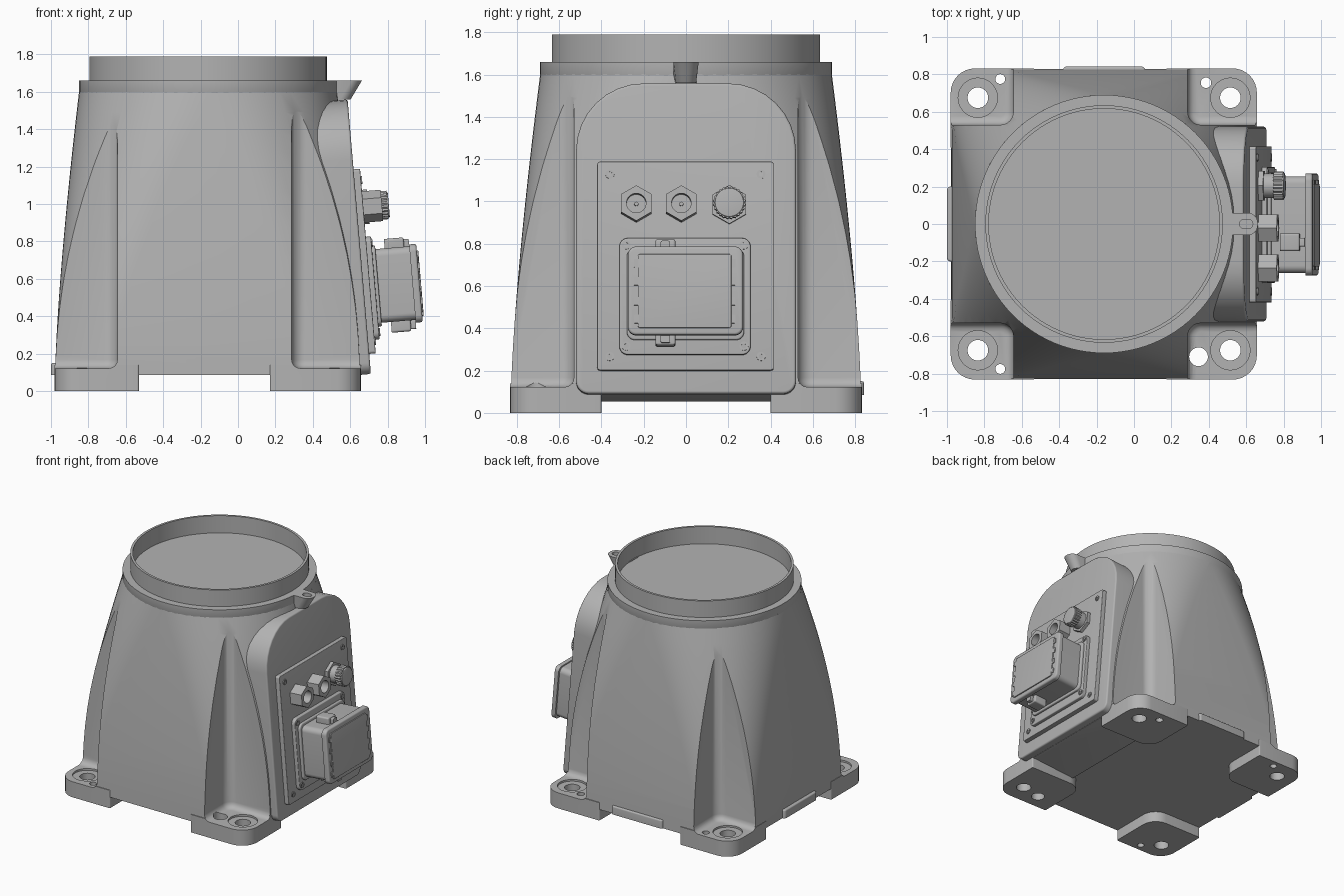
import bpy, bmesh
from math import sin, cos, pi, atan, radians
from mathutils import Matrix

cube = bpy.data.objects.get("Cube")
if cube:
    bpy.data.objects.remove(cube, do_unlink=True)

grey = bpy.data.materials.new("cast_grey")
grey.use_nodes = True
GREY = (0.45, 0.45, 0.45, 1)
grey.diffuse_color = GREY
grey.node_tree.nodes["Principled BSDF"].inputs["Base Color"].default_value = GREY

CX = -0.16                      # axis of the round collar
TILT = atan(0.085)              # lean of the side panel
# Panel frame: local x runs along +y, local y up the panel, local z outward
PANEL = Matrix(((0, -sin(TILT), cos(TILT), 0.7185),
                (1, 0, 0, 0),
                (0, cos(TILT), sin(TILT), 0),
                (0, 0, 0, 1)))


def finish(bm, name, frame=None):
    bmesh.ops.recalc_face_normals(bm, faces=bm.faces[:])
    mesh = bpy.data.meshes.new(name)
    bm.to_mesh(mesh)
    bm.free()
    mesh.materials.append(grey)
    obj = bpy.data.objects.new(name, mesh)
    bpy.context.collection.objects.link(obj)
    if frame:
        obj.matrix_world = frame
    smooth(obj)
    return obj


def smooth(obj):
    for poly in obj.data.polygons:
        poly.use_smooth = True
    obj.data.set_sharp_from_angle(angle=radians(30))


def rounded_rect(x0, x1, y0, y1, radii, steps=8):
    """Outline; radii in order right-back, left-back, left-front, right-front."""
    if not isinstance(radii, tuple):
        radii = (radii,) * 4
    pts = []
    for k, (sx, sy) in enumerate(((1, 1), (-1, 1), (-1, -1), (1, -1))):
        r = radii[k]
        cx = x1 - r if sx > 0 else x0 + r
        cy = y1 - r if sy > 0 else y0 + r
        for i in range(steps + 1):
            a = (k + i / steps) * pi / 2
            pts.append((cx + r * cos(a), cy + r * sin(a)))
    return pts


def circle(x, y, r, n=40):
    return [(x + r * cos(pi / 2 + 2 * pi * i / n), y + r * sin(pi / 2 + 2 * pi * i / n))
            for i in range(n)]


def prism(name, outline, z0, z1, bevel=0, frame=None):
    """Extrude an outline from z0 to z1, rounding the rim at z1."""
    bm = bmesh.new()
    base = bm.faces.new([bm.verts.new((x, y, z0)) for x, y in outline])
    new = bmesh.ops.extrude_face_region(bm, geom=[base], use_keep_orig=True)["geom"]
    bmesh.ops.translate(bm, vec=(0, 0, z1 - z0),
                        verts=[v for v in new if isinstance(v, bmesh.types.BMVert)])
    if bevel:
        rim = [e for e in bm.edges if all(abs(v.co.z - z1) < 1e-5 for v in e.verts)]
        bmesh.ops.bevel(bm, geom=rim, offset=bevel, segments=4, profile=0.5, affect='EDGES')
    return finish(bm, name, frame)


def loft(name, rings, closed_ends=True):
    bm = bmesh.new()
    rows = [[bm.verts.new(p) for p in ring] for ring in rings]
    n = len(rows[0])
    for a, b in zip(rows, rows[1:]):
        for i in range(n):
            j = (i + 1) % n
            bm.faces.new((a[i], a[j], b[j], b[i]))
    if closed_ends:
        bm.faces.new(rows[0])
        bm.faces.new(rows[-1])
    return finish(bm, name)


def combine(obj, tool, operation='DIFFERENCE'):
    mod = obj.modifiers.new("combine", 'BOOLEAN')
    mod.operation, mod.solver, mod.object = operation, 'EXACT', tool
    bpy.context.view_layer.objects.active = obj
    bpy.ops.object.modifier_apply(modifier=mod.name)
    bpy.data.objects.remove(tool, do_unlink=True)


# Body shell: rounded square blending into a circle
def body_ring(t):
    s = t ** 1.4
    r = 0.3 + (0.69 - 0.3) * s
    hx, hy = (0.815 + (0.69 - 0.815) * s, 0.828 + (0.69 - 0.828) * s)
    cx = -0.163 + (CX + 0.163) * s
    z = 0.085 + (1.6 - 0.085) * t
    return [(x, y, z) for x, y in rounded_rect(cx - hx, cx + hx, -hy, hy, r - 1e-4, 16)]


body = loft("body", [body_ring(i / 14) for i in range(15)])

# Corner feet, joined to the shell
for sx in (-1, 1):
    x0, x1 = (-0.98, -0.53) if sx < 0 else (0.17, 0.657)
    for sy in (-1, 1):
        y0, y1 = (0.4, 0.832) if sy > 0 else (-0.832, -0.4)
        radii = tuple(0.13 if (a, b) == (sx, sy) else 0.12 if (a, b) == (-sx, -sy) else 0.01
                      for a, b in ((1, 1), (-1, 1), (-1, -1), (1, -1)))
        combine(body, prism("foot", rounded_rect(x0, x1, y0, y1, radii), 0, 0.14), 'UNION')

# Vertical corner pockets above the feet
for sx in (-1, 1):
    x0, x1 = (-1.6, -0.645) if sx < 0 else (0.287, 1.3)
    for sy in (-1, 1):
        y0, y1 = (0.53, 1.4) if sy > 0 else (-1.4, -0.53)
        combine(body, prism("pocket", rounded_rect(x0, x1, y0, y1, 0.07), 1.9, 0.122, 0.045))

# Bolt holes with counterbores, and the smaller locating holes
for x in (-0.835, 0.515):
    for y in (-0.675, 0.675):
        combine(body, prism("bore", circle(x, y, 0.055), -0.1, 0.3))
        combine(body, prism("counterbore", circle(x, y, 0.105), 0.3, 0.108))
for x, y, r in ((-0.715, 0.775, 0.026), (-0.715, -0.775, 0.026),
                (0.385, 0.755, 0.028), (0.345, -0.71, 0.05)):
    combine(body, prism("pin_hole", circle(x, y, r), -0.1, 0.3))
smooth(body)

# Round collar with a raised thin rim
profile = ((0.68, 1.56), (0.69, 1.58), (0.69, 1.66), (0.635, 1.66), (0.635, 1.79),
           (0.617, 1.79), (0.617, 1.655))
loft("collar", [[(x, y, z) for x, y in circle(CX, 0, r, 96)] for r, z in profile])

# Lifting lug with slanted underside and slot
lug = prism("lifting_lug", rounded_rect(0.45, 0.662, -0.06, 0.06, (0.055, 0.01, 0.01, 0.055)),
            1.56, 1.66)
for v in lug.data.vertices:
    if v.co.z < 1.6 and v.co.x > 0.55:
        v.co.x -= 0.06
    elif v.co.z < 1.6:
        continue
    if v.co.z < 1.6:
        v.co.y *= 0.8
combine(lug, prism("slot", rounded_rect(0.565, 0.635, -0.024, 0.024, 0.022), 1.62, 1.8))
smooth(lug)

# Low pads at the foot of the left-hand and back walls
prism("side_pad", rounded_rect(-1.0, -0.9, -0.2, 0.2, 0.02), 0.085, 0.15, 0.01)
prism("back_pad", rounded_rect(-0.38, 0.06, 0.7, 0.842, 0.02), 0.085, 0.15, 0.01)


# Everything below sits on the leaning side panel
def panel_plate(name, u0, u1, v0, v1, radii, n0, n1, bevel=0):
    return prism(name, rounded_rect(u0, u1, v0, v1, radii), n0, n1, bevel, PANEL)


panel_plate("panel_boss", -0.52, 0.52, 0.092, 1.565, (0.32, 0.32, 0.06, 0.06), -0.45, 0, 0.012)
panel_plate("mounting_plate", -0.42, 0.415, 0.2, 1.19, 0.015, -0.01, 0.035, 0.004)
panel_plate("connector_plate", -0.315, 0.305, 0.272, 0.825, 0.04, 0.03, 0.062, 0.006)
panel_plate("connector_box", -0.262, 0.255, 0.36, 0.755, 0.04, 0.05, 0.28)
panel_plate("connector_gasket", -0.28, 0.275, 0.34, 0.775, 0.04, 0.05, 0.08, 0.008)
panel_plate("connector_lid", -0.275, 0.27, 0.345, 0.765, 0.04, 0.262, 0.3, 0.012)
panel_plate("lid_face", -0.228, 0.215, 0.378, 0.728, 0.012, 0.29, 0.308, 0.003)

# Lid clips along both sides
for u in (-0.235, 0.222):
    for v in (0.42, 0.505, 0.6, 0.685):
        panel_plate("lid_clip", u - 0.012, u + 0.012, v - 0.02, v + 0.02, 0.004, 0.28, 0.306)

# Latches above and below the box
for v0, v1 in ((0.74, 0.805), (0.302, 0.37)):
    panel_plate("latch", -0.145, -0.05, v0, v1, 0.012, 0.13, 0.235, 0.01)
    panel_plate("latch_tab", -0.12, -0.075, v0 + 0.01, v1 - 0.01, 0.008, 0.22, 0.262)

# Socket screws with recessed centres
screws = [(u, v, 0.035) for u in (-0.36, 0.355) for v in (0.265, 1.13)]
screws += [(u, v, 0.062) for u in (-0.283, 0.274) for v in (0.312, 0.792)]
for u, v, n in screws:
    screw = prism("screw", circle(u, v, 0.021, 20), n - 0.01, n + 0.006, 0, PANEL)
    combine(screw, prism("socket", circle(u, v, 0.012, 6), n + 0.05, n - 0.004, 0, PANEL))
    smooth(screw)

# Two hexagonal cable glands
for u in (-0.235, -0.022):
    gland = prism("cable_gland", circle(u, 0.985, 0.084, 6), 0.03, 0.135, 0, PANEL)
    combine(gland, prism("gland_bore", circle(u, 0.985, 0.046), 0.3, 0.07, 0, PANEL))
    smooth(gland)
    prism("gland_pin", circle(u, 0.985, 0.01, 12), 0.06, 0.09, 0, PANEL)

# Round plug with a knurled cap
prism("plug_nut", circle(0.205, 0.985, 0.092, 6), 0.03, 0.062, 0, PANEL)
prism("plug_body", circle(0.205, 0.985, 0.066), 0.05, 0.13, 0, PANEL)
knurl = [(0.205 + r * cos(a), 0.985 + r * sin(a))
         for a, r in ((2 * pi * i / 48, 0.077 if i % 2 else 0.071) for i in range(48))]
prism("plug_cap", knurl, 0.115, 0.165, 0, PANEL)
prism("plug_top", circle(0.205, 0.985, 0.068), 0.16, 0.172, 0.005, PANEL)
